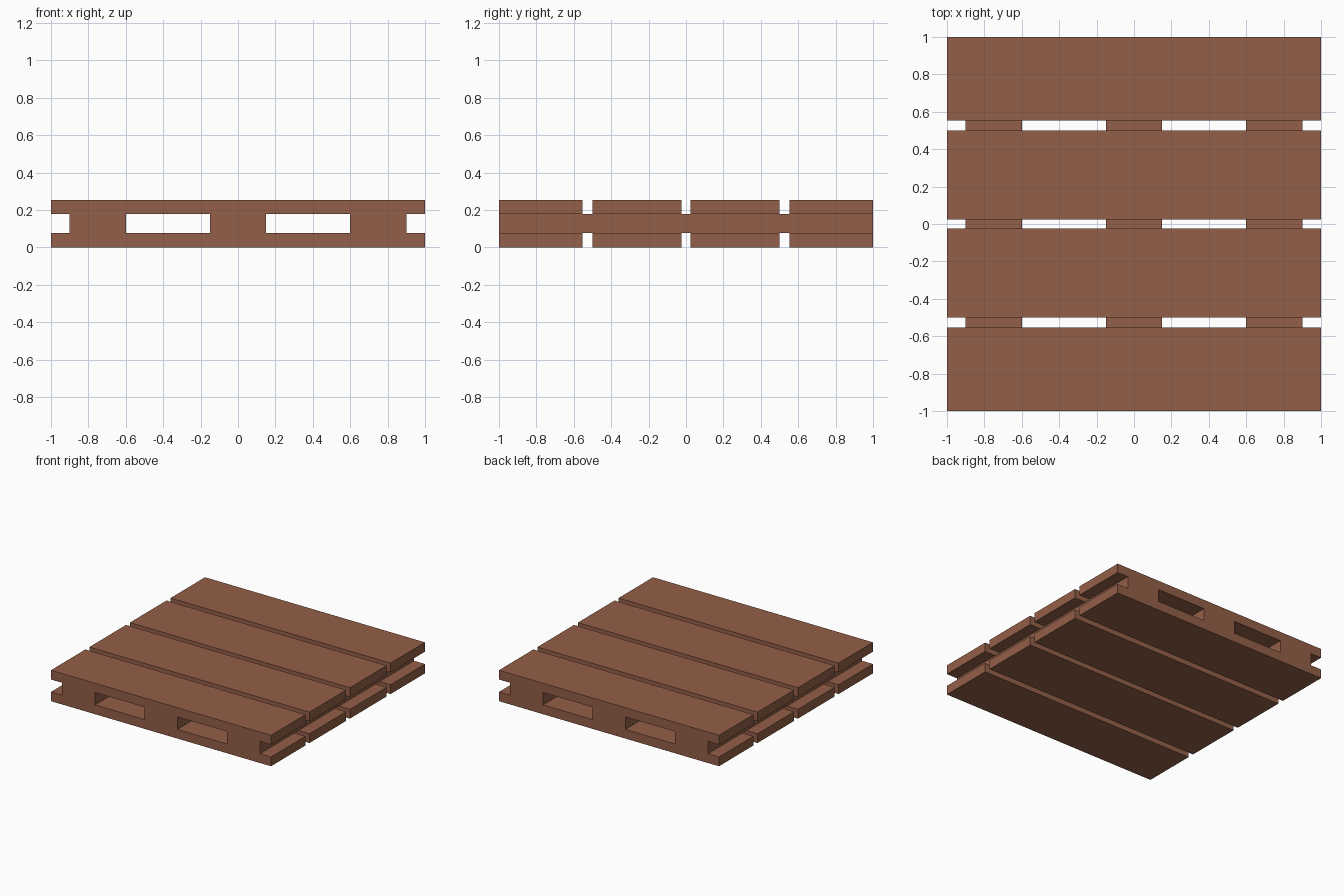
import bpy

if "Cube" in bpy.data.objects:
    bpy.data.objects.remove(bpy.data.objects["Cube"])

# Single brown wood colour
wood = bpy.data.materials.new("brown wood")
wood.diffuse_color = (0.295, 0.114, 0.065, 1.0)
wood.use_nodes = True
wood.node_tree.nodes["Principled BSDF"].inputs["Base Color"].default_value = wood.diffuse_color

HEIGHT = 0.254
BOARD = 0.076


def box(name, x0, x1, y0, y1, z0, z1):
    """Box between two corners, with real-size mesh."""
    bpy.ops.mesh.primitive_cube_add(
        size=1, location=((x0 + x1) / 2, (y0 + y1) / 2, (z0 + z1) / 2))
    ob = bpy.context.object
    ob.name = name
    ob.scale = (x1 - x0, y1 - y0, z1 - z0)
    bpy.ops.object.transform_apply(location=False, rotation=False, scale=True)
    ob.data.materials.append(wood)
    return ob


# Deck boards: the same four boards on the bottom and the top
spans = [(-1.0, -0.553), (-0.5, -0.025), (0.025, 0.5), (0.553, 1.0)]
for layer, z in (("bottom", 0.0), ("top", HEIGHT - BOARD)):
    for i, (y0, y1) in enumerate(spans, 1):
        box(f"{layer}_board_{i}", -1, 1, y0, y1, z, z + BOARD)

# Three stringers running front to back between the decks
for side, x in (("left", -0.75), ("middle", 0.0), ("right", 0.75)):
    box(f"{side}_stringer", x - 0.15, x + 0.15, -1, 1, BOARD, HEIGHT - BOARD)
